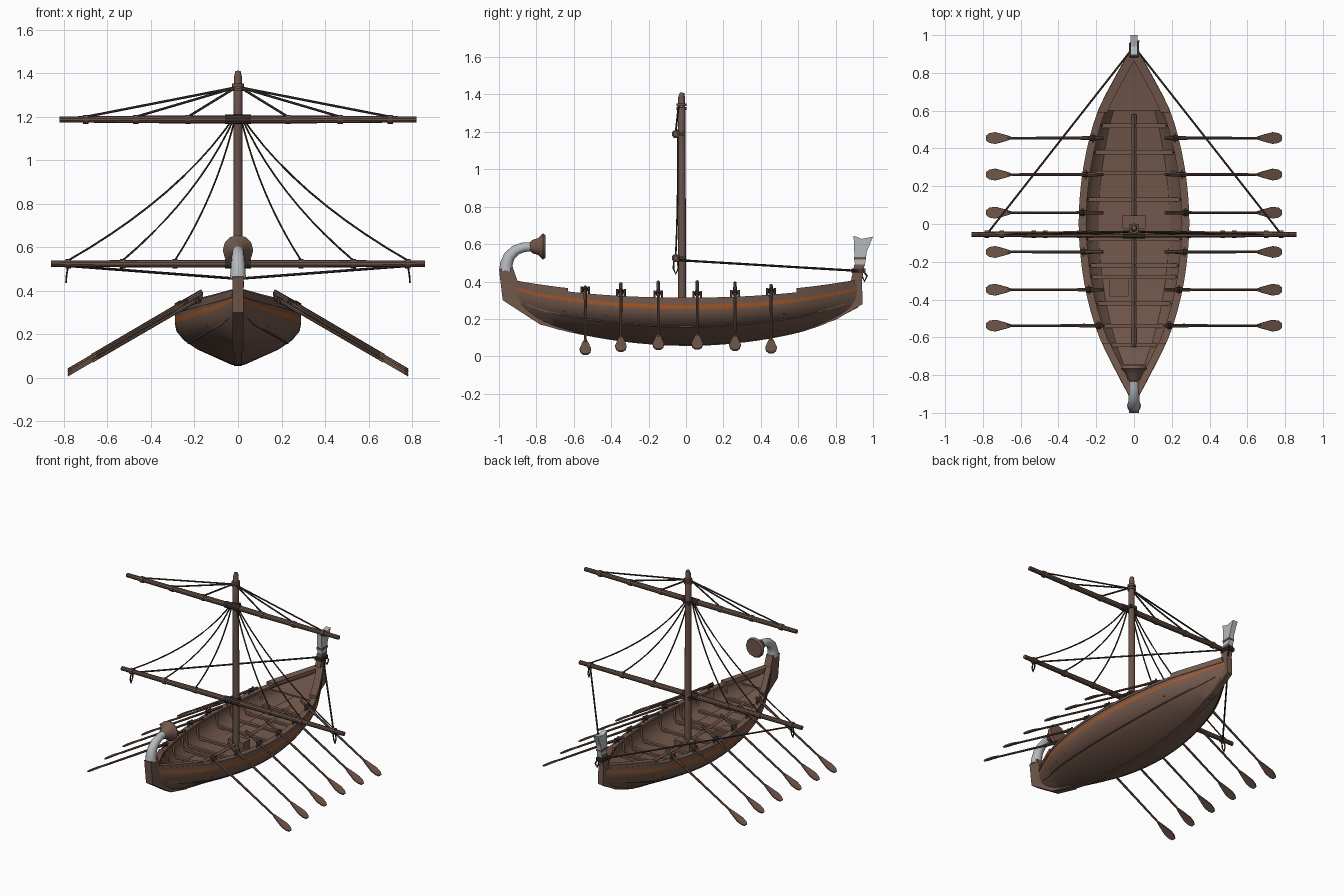
import bpy, bmesh, math
from mathutils import Vector as V

if "Cube" in bpy.data.objects:
    bpy.data.objects.remove(bpy.data.objects["Cube"])


def mat(name, c):
    m = bpy.data.materials.new(name)
    m.diffuse_color = (*c, 1)
    m.use_nodes = True
    m.node_tree.nodes["Principled BSDF"].inputs["Base Color"].default_value = m.diffuse_color
    return m


WOOD = mat("brown wood", (.17, .098, .072))
SPAR = mat("spar wood", (.15, .088, .066))
ROPE = mat("dark rope", (.05, .034, .027))
BONE = mat("pale grey", (.47, .49, .51))
ORANGE = mat("orange paint", (.36, .095, .02))


def make(name, verts, faces, m, smooth=False, mats=None, rule=None):
    me = bpy.data.meshes.new(name)
    me.from_pydata([tuple(v) for v in verts], [], faces)
    for k in (mats or [m]):
        me.materials.append(k)
    if rule:
        for i, p in enumerate(me.polygons):
            p.material_index = rule(i)
    bm = bmesh.new()
    bm.from_mesh(me)
    bmesh.ops.remove_doubles(bm, verts=bm.verts, dist=1e-5)
    bmesh.ops.recalc_face_normals(bm, faces=bm.faces)
    bm.to_mesh(me)
    bm.free()
    ob = bpy.data.objects.new(name, me)
    bpy.context.collection.objects.link(ob)
    if smooth:
        bpy.ops.object.select_all(action='DESELECT')
        ob.select_set(True)
        bpy.context.view_layer.objects.active = ob
        bpy.ops.object.shade_smooth_by_angle(angle=math.radians(35))
    return ob


def mirror(ob):
    ob.modifiers.new("mirror", 'MIRROR')
    return ob


def sweep(name, rings, m, **kw):
    """Skin a list of equal closed rings, capped at both ends."""
    n = len(rings[0])
    faces = [(i*n+j, i*n+(j+1) % n, (i+1)*n+(j+1) % n, (i+1)*n+j)
             for i in range(len(rings)-1) for j in range(n)]
    faces += [tuple(range(n)), tuple((len(rings)-1)*n+j for j in range(n))]
    return make(name, [v for r in rings for v in r], faces, m, **kw)


def tube(name, pts, r, m, n=8):
    pts = [V(p) for p in pts]
    rad = r if isinstance(r, (list, tuple)) else [r]*len(pts)
    rings = []
    for i, p in enumerate(pts):
        t = (pts[min(i+1, len(pts)-1)] - pts[max(i-1, 0)]).normalized()
        ref = V((1, 0, 0)) if abs(t.x) < .7 else V((0, 1, 0))
        a = t.cross(ref).normalized()
        b = t.cross(a)
        rings.append([p + rad[i]*(a*math.cos(k*2*math.pi/n) + b*math.sin(k*2*math.pi/n)) for k in range(n)])
    return sweep(name, rings, m, smooth=True)


def box(name, c, s, m):
    x, y, z = (d/2 for d in s)
    ring = [(-x, -y), (x, -y), (x, y), (-x, y)]
    return sweep(name, [[V(c)+V((a, b, h)) for a, b in ring] for h in (-z, z)], m)


def slab(name, prof, t, m):
    """Side profile (y, z) with thickness across x."""
    return sweep(name, [[(x, a, b) for a, b in prof] for x in (-t, t)], m)


def interp(tab, y):
    """Smooth interpolation through (y, value) pairs."""
    n = len(tab)
    slope = [(tab[min(i+1, n-1)][1]-tab[max(i-1, 0)][1])/(tab[min(i+1, n-1)][0]-tab[max(i-1, 0)][0]) for i in range(n)]
    i = max(k for k in range(n-1) if tab[k][0] <= y or k == 0)
    (a, p), (b, q) = tab[i], tab[i+1]
    h, t = b-a, (y-a)/(b-a)
    return ((2*t**3-3*t*t+1)*p + (t**3-2*t*t+t)*h*slope[i]
            + (3*t*t-2*t**3)*q + (t**3-t*t)*h*slope[i+1])


HALF = [(-.92, .018), (-.8, .082), (-.6, .18), (-.4, .242), (-.2, .276), (0, .289),
        (.2, .278), (.4, .245), (.6, .187), (.8, .085), (.92, .016)]
KEEL = [(-.92, .265), (-.78, .18), (-.6, .128), (-.3, .078), (0, .06), (.3, .077), (.6, .13), (.8, .2), (.92, .262)]


def w(y): return interp(HALF, y)
def zk(y): return interp(KEEL, y)
def zr(y): return .31 + .09*abs(y)**2.2
def span(a, b, n): return [a+(b-a)*i/n for i in range(n+1)]


# Hull: half section swept along the length, stripe is one row of faces
SEC = [(1, 1), (1.005, .86), (1.005, .77), (.98, .62), (.86, .45), (.64, .28), (.1, 0), (0, 0)]


def hull_ring(y):
    W, K, H = w(y), zk(y), zr(y)-zk(y)
    out = [(W*a, y, K+H*b) for a, b in SEC]
    inn = [(max(x-.024, 0), y, z if i == 0 else z+.018) for i, (x, _, z) in enumerate(out)]
    return out + inn[::-1]


mirror(sweep("hull", [hull_ring(y) for y in span(-.92, .92, 46)], WOOD, smooth=True,
             mats=[WOOD, ORANGE], rule=lambda i: 1 if i < 46*16 and i % 16 == 1 else 0))


# Rails along the top edge and raised bulwarks at both ends
def rail(name, a, b, lo, hi, out, inn):
    rings = []
    for y in span(a, b, 24):
        x0, x1, z = w(y)+out, max(w(y)-inn, 0), zr(y)
        rings.append([(x0, y, z+lo), (x0, y, z+hi), (x1, y, z+hi), (x1, y, z+lo)])
    mirror(sweep(name, rings, WOOD, smooth=True))


rail("gunwale", -.91, .91, -.012, .004, .004, .036)
rail("bow_bulwark", -.91, -.63, 0, .022, .002, .04)
rail("stern_bulwark", .59, .9, 0, .026, .002, .05)


# Floor and end decks
def deck(name, a, b, fx, fz, m=WOOD):
    rings = []
    for y in span(a, b, 20):
        x, z = w(y)*fx, zk(y)+(zr(y)-zk(y))*fz
        rings.append([(-x, y, z), (x, y, z), (x, y, z-.01), (-x, y, z-.01)])
    sweep(name, rings, m)


deck("floor", -.85, .85, .8, .42)
deck("stern_deck", .6, .9, .93, .9)
deck("bow_deck", -.9, -.74, .93, .85)

# Thwarts, ribs, centre beam, mast step and hatch
for y in (.52, .38, .27, .13, -.08, -.22, -.28, -.42, -.54, -.64):
    box("thwart", (0, y, zr(y)-.1), (2*w(y)-.04, .022, .014), WOOD)
    W, K, H = w(y), zk(y), zr(y)-zk(y)
    mirror(tube("rib", [(W*a-.028, y, K+H*b) for a, b in ((1, .96), (.99, .7), (.95, .56), (.84, .44))], .009, WOOD, 4))
tube("centre_beam", [(0, y, zr(y)-.095) for y in span(-.65, .58, 12)], .013, WOOD, 4)
box("mast_step", (0, .01, .2), (.12, .07, .07), WOOD)
box("hatch", (-.08, -.335, .185), (.1, .1, .03), WOOD)

# Keel, bow stem and stern post
sweep("keel", [[(-.018, y, zk(y)-.004), (.018, y, zk(y)-.004), (.018, y, zk(y)+.02), (-.018, y, zk(y)+.02)]
               for y in span(-.75, .75, 24)], WOOD)
slab("bow_stem", [(-1, .465), (-.925, .472), (-.905, .415), (-.88, .36), (-.8, .26), (-.6, .145),
                  (-.6, .124), (-.78, .17), (-.98, .3)], .026, WOOD)
slab("stern_post", [(.955, .49), (.9, .49), (.885, .42), (.87, .34), (.78, .25), (.6, .15),
                    (.6, .126), (.8, .195), (.945, .28), (.94, .41)], .02, WOOD)

# Bow ornament: curved pale neck with a flared disc
tube("bow_neck", [(0, -.962, .455), (0, -.96, .495), (0, -.945, .535), (0, -.912, .567), (0, -.87, .583), (0, -.81, .588)],
     [.037, .034, .031, .028, .026, .023], BONE, 12)
tube("bow_flower", [(0, -.835, .587), (0, -.82, .587), (0, -.79, .587), (0, -.765, .587), (0, -.75, .587)],
     [.022, .036, .045, .07, .06], WOOD, 12)

# Stern ornament: pale fan with bindings
slab("stern_fan", [(.903, .48), (.896, .645), (.94, .628), (1, .64), (.967, .56), (.955, .48)], .018, BONE)
box("fan_band", (0, .93, .525), (.042, .065, .014), WOOD)
for z in (.45, .464):
    box("stern_lashing", (0, .922, z), (.052, .075, .011), ROPE)
tube("stern_rope_loop", [(.02, .945, .46), (.024, .968, .43), (.02, .955, .4), (.015, .94, .43), (.015, .945, .46)], .005, ROPE, 6)

# Mast
tube("mast", [(0, -.02, .14), (0, -.022, .8), (0, -.024, 1.2), (0, -.024, 1.33), (0, -.024, 1.335), (0, -.024, 1.385), (0, -.02, 1.41)],
     [.022, .021, .02, .02, .018, .018, .012], SPAR, 12)
for z in (1.325, 1.345):
    tube("mast_collar", [(0, -.024, z-.007), (0, -.024, z+.007)], .027, SPAR, 12)

# Yards with binding rings
YY = -.055
for name, z, L, xs in (("upper_yard", 1.188, .82, (.23, .47, .7)), ("lower_yard", .525, .86, (.29, .53, .78))):
    tube(name, [(-L, YY, z), (-.3, YY, z), (.3, YY, z), (L, YY, z)], [.014, .018, .018, .014], SPAR, 10)
    for s in (-1, 1):
        for x in xs:
            tube("yard_ring", [(s*x-.012, YY, z), (s*x+.012, YY, z)], .021, SPAR, 10)
    tube("yard_lashing", [(-.06, YY, z), (.06, YY, z)], .022, ROPE, 10)
    box("yard_tie", (0, -.03, z), (.05, .055, .022), ROPE)


# Rigging, same on both sides
def bez(a, c, b, n=10):
    a, b, c = V(a), V(b), V(c)
    return [a*(1-t)**2 + c*2*t*(1-t) + b*t*t for t in span(0, 1, n)]


for s in (-1, 1):
    for x in (.23, .47, .7):
        tube("lift_rope", [(s*.01, -.04, 1.335), (s*x, YY, 1.2)], .0055, ROPE, 6)
    for x in (.29, .53, .78):
        tube("sail_line", bez((s*.01, -.045, 1.21), (s*x*.33, -.04, .84), (s*x, YY, .54)), .0045, ROPE, 6)
    tube("stern_brace", [(s*.78, YY, .515), (s*.015, .92, .457)], .006, ROPE, 6)
    tube("brace_tail", [(s*.78, YY-.01, .52), (s*.788, YY-.012, .47), (s*.79, YY, .44), (s*.788, YY+.014, .47), (s*.78, YY+.01, .52)],
         .0045, ROPE, 6)

# Oars with flat blades, pins and grommets
BLADE = [(0, .007), (.03, .016), (.095, .031), (.13, .026), (.15, .012)]
for y in (.455, .262, .06, -.148, -.348, -.538):
    z0 = .4 - .1*y*y
    for s in (-1, 1):
        a, b = V((s*.165, y, z0)), V((s*.782, y, z0-.36))
        d = (b-a).normalized()
        nrm = d.cross(V((0, 1, 0)))
        L = (b-a).length
        tube("oar_shaft", [a, a+d*.12, a+d*.16, a+d*(L-.13)], [.009, .01, .0075, .0065], SPAR, 8)
        edge = BLADE + [(u, -v) for u, v in BLADE[::-1]]
        sweep("oar_blade", [[b+d*(u-.15)+V((0, v, 0))+nrm*k for u, v in edge] for k in (-.004, .004)], WOOD)
        x = w(y)-.015
        p = a+d*((x-.165)/abs(d.x))
        tube("oar_grommet", [p-d*.014, p+d*.014], .014, ROPE, 8)
        for o in (-.02, .02):
            tube("thole_pin", [(s*x, y+o, zr(y)-.01), (s*x, y+o, zr(y)+.04)], .006, SPAR, 6)
